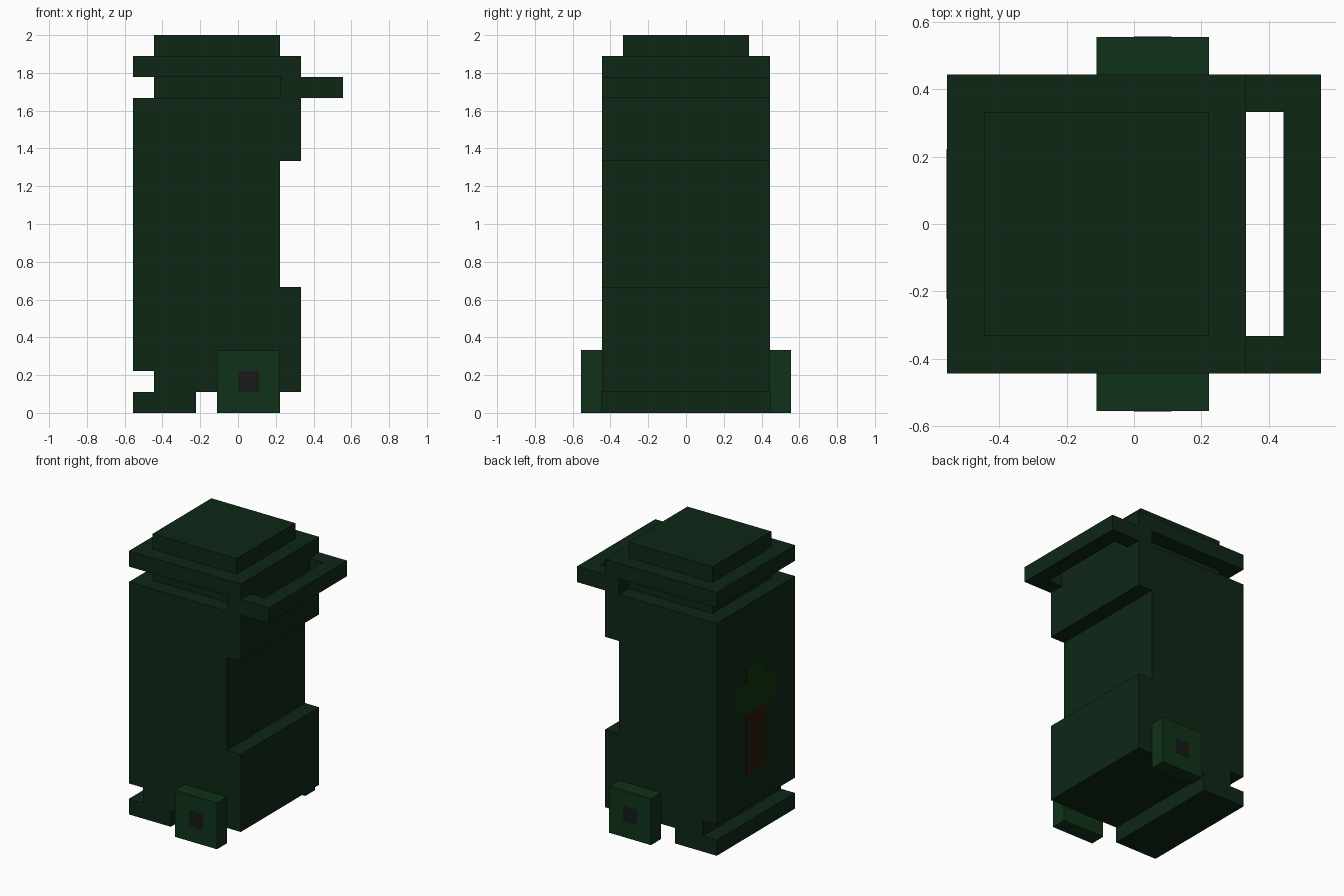
import bpy, bmesh
from mathutils import Vector

if "Cube" in bpy.data.objects:
    bpy.data.objects.remove(bpy.data.objects["Cube"])

U = 1 / 9  # one block of the grid the model is built on


def material(name, rgb):
    m = bpy.data.materials.new(name)
    m.diffuse_color = (*rgb, 1)
    m.use_nodes = True
    m.node_tree.nodes["Principled BSDF"].inputs["Base Color"].default_value = m.diffuse_color
    return m


BIN = material("bin_green", (0.0044, 0.020, 0.0080))
WHEEL = material("wheel_green", (0.0050, 0.032, 0.0100))
HUB = material("hub_dark", (0.0090, 0.009, 0.0100))
TRUNK = material("trunk_brown", (0.0200, 0.010, 0.0030))
LEAF = material("leaf_green", (0.0040, 0.034, 0.0035))


def prism(name, outline, axis, lo, hi, mat):
    """Extrude a 2D outline (in blocks) along an axis from lo to hi."""
    def place(a, b, c):
        p = {"x": (c, a, b), "y": (a, c, b), "z": (a, b, c)}[axis]
        return Vector(p) * U
    bm = bmesh.new()
    face = bm.faces.new([bm.verts.new(place(a, b, lo)) for a, b in outline])
    new = bmesh.ops.extrude_face_region(bm, geom=[face])["geom"]
    verts = [g for g in new if isinstance(g, bmesh.types.BMVert)]
    bmesh.ops.translate(bm, verts=verts, vec=place(0, 0, hi - lo))
    bmesh.ops.recalc_face_normals(bm, faces=bm.faces[:])
    mesh = bpy.data.meshes.new(name)
    bm.to_mesh(mesh)
    bm.free()
    obj = bpy.data.objects.new(name, mesh)
    mesh.materials.append(mat)
    bpy.context.collection.objects.link(obj)
    return obj


def box(name, x0, x1, y0, y1, z0, z1, mat):
    outline = [(x0, y0), (x1, y0), (x1, y1), (x0, y1)]
    return prism(name, outline, "z", z0, z1, mat)


# Body: stepped side profile with the front foot and rear recess
prism("body", [(-5, 0), (-2, 0), (-2, 1), (3, 1), (3, 6), (2, 6), (2, 12), (3, 12),
               (3, 15), (-5, 15), (-5, 2), (-4, 2), (-4, 1), (-5, 1)], "y", -4, 4, BIN)

# Neck under the lid, lid and raised lid top
box("neck", -4, 3, -3, 3, 15, 16, BIN)
box("lid", -5, 3, -4, 4, 16, 17, BIN)
box("lid_top", -4, 2, -3, 3, 17, 18, BIN)

# Handle: U-shaped bar joined to the back of the neck
prism("handle", [(2, -4), (5, -4), (5, 4), (2, 4), (2, 3), (4, 3), (4, -3), (2, -3)],
      "z", 15, 16, BIN)

# Square wheels with dark hubs on both sides
for side, s in (("front", -1), ("back", 1)):
    box(side + "_wheel", -1, 2, *sorted((4 * s, 5 * s)), 0, 3, WHEEL)
    box(side + "_hub", 0, 1, *sorted((4.5 * s, 5.01 * s)), 1, 2, HUB)

# Painted tree on the left face
prism("tree_trunk", [(-1, 4), (1, 4), (1, 8), (-1, 8)], "x", -5.01, -4.9, TRUNK)
prism("tree_leaves", [(-2, 8), (2, 8), (2, 10), (1, 10), (1, 11), (-1, 11), (-1, 10), (-2, 10)],
      "x", -5.01, -4.9, LEAF)
